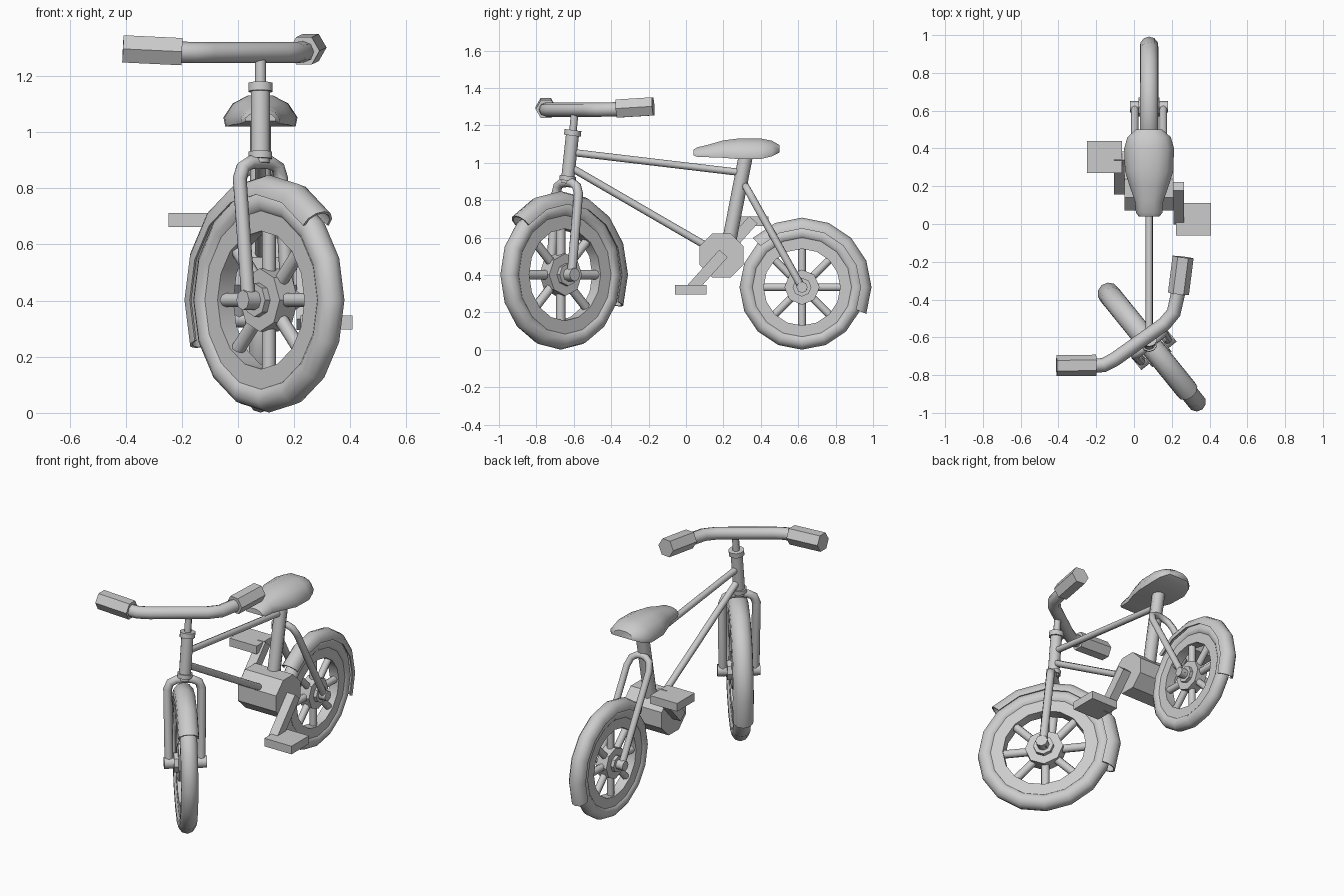
import bpy, bmesh
from math import sin, cos, pi, radians
from mathutils import Vector, Matrix

if "Cube" in bpy.data.objects:
    bpy.data.objects.remove(bpy.data.objects["Cube"])

CX = 0.08                      # centre plane of the bicycle
STEER = radians(39)            # front assembly is turned


def loft(name, rings, closed=False, smooth=40, mat=None):
    """Skin closed cross-section rings; cap the ends unless closed."""
    bm = bmesh.new()
    vs = [[bm.verts.new(p) for p in ring] for ring in rings]
    n, m = len(vs), len(vs[0])
    for i in range(n if closed else n - 1):
        a, b = vs[i], vs[(i + 1) % n]
        for j in range(m):
            k = (j + 1) % m
            bm.faces.new((a[j], a[k], b[k], b[j]))
    if not closed:
        bm.faces.new(vs[0])
        bm.faces.new(vs[-1])
    bmesh.ops.recalc_face_normals(bm, faces=bm.faces)
    me = bpy.data.meshes.new(name)
    bm.to_mesh(me)
    bm.free()
    ob = bpy.data.objects.new(name, me)
    bpy.context.collection.objects.link(ob)
    if mat:
        ob.matrix_world = mat
    bpy.ops.object.select_all(action='DESELECT')
    bpy.context.view_layer.objects.active = ob
    ob.select_set(True)
    if smooth:
        bpy.ops.object.shade_smooth_by_angle(angle=radians(smooth))
    return ob


def tube(name, pts, r, sides=8, smooth=50, mat=None, ref=(0, 0, 1)):
    """Round tube along a path."""
    pts = [Vector(p) for p in pts]
    rings = []
    for i, p in enumerate(pts):
        d0 = (p - pts[max(i - 1, 0)]).normalized()
        d1 = (pts[min(i + 1, len(pts) - 1)] - p).normalized()
        t = (d0 + d1).normalized()
        u = t.cross(Vector(ref)).normalized()
        v = u.cross(t)
        rings.append([p + r * (cos(2 * pi * k / sides) * u + sin(2 * pi * k / sides) * v)
                      for k in range(sides)])
    return loft(name, rings, smooth=smooth, mat=mat)


def revolve(name, profile, mat, a0=0, steps=16, total=16):
    """Turn a closed (x, radius) profile about the x axis."""
    rings = []
    for i in range(steps if steps == total else steps + 1):
        a = a0 + 2 * pi * i / total
        rings.append([(x, r * cos(a), r * sin(a)) for x, r in profile])
    return loft(name, rings, closed=steps == total, mat=mat)


def box(name, size, mat):
    x, y, z = (s / 2 for s in size)
    sq = [(-x, -y), (x, -y), (x, y), (-x, y)]
    return loft(name, [[(a, b, h) for a, b in sq] for h in (-z, z)], smooth=0, mat=mat)


def arc(r, cr, a0, a1, n):
    """Points of an arc in (x, radius) space, centred at radius cr."""
    return [(r * sin(a0 + (a1 - a0) * i / n), cr + r * cos(a0 + (a1 - a0) * i / n))
            for i in range(n + 1)]


def wheel(label, mat):
    # tyre, rim, hub, axle
    revolve(label + "_tyre", arc(0.042, 0.292, 0, 2 * pi, 10)[:-1], mat)
    revolve(label + "_rim", [(-0.03, 0.205), (0.03, 0.205), (0.03, 0.265), (-0.03, 0.265)], mat)
    tube(label + "_hub", [(-0.035, 0, 0), (0.035, 0, 0)], 0.094, smooth=30, mat=mat)
    tube(label + "_hub_step", [(-0.055, 0, 0), (0.055, 0, 0)], 0.05, smooth=30, mat=mat)
    tube(label + "_axle", [(-0.1, 0, 0), (0.1, 0, 0)], 0.03, mat=mat)
    # eight spokes
    for k in range(8):
        a = k * pi / 4
        d = Vector((0, cos(a), sin(a)))
        tube(label + "_spoke", [d * 0.06, d * 0.225], 0.021, mat=mat, ref=(1, 0, 0))
    # mudguard: thin arched shell over the top and back
    shell = arc(0.05, 0.322, -1.75, 1.75, 6) + arc(0.042, 0.322, 1.75, -1.75, 6)
    revolve(label + "_mudguard", shell, mat, a0=-pi / 8, steps=7)


def fork(name, half_path, r, mat):
    """Inverted U: half path from the axle up to the crown, then mirrored."""
    left = [(-x, y, z) for x, y, z in half_path]
    tube(name, half_path + left[-2::-1], r, mat=mat, ref=(0, 1, 0))


# wheels
rear = Matrix.Translation((CX, 0.62, 0.335))
front = Matrix.Translation((0.11, -0.67, 0.402)) @ Matrix.Rotation(STEER, 4, 'Z') @ Matrix.Scale(1.2, 4)
wheel("rear", rear)
wheel("front", front)

# forks
steer = Matrix.Translation((CX, -0.635, 0)) @ Matrix.Rotation(STEER, 4, 'Z')
fork("front_fork", [(0.09, -0.046, 0.375), (0.095, 0, 0.835), (0.08, 0, 0.875),
                    (0.045, 0, 0.892), (0, 0, 0.895)], 0.025, steer)
fork("rear_fork", [(0.075, 0.63, 0.315), (0.075, 0.355, 0.81), (0.06, 0.33, 0.855),
                   (0.03, 0.32, 0.872), (0, 0.318, 0.876)], 0.02, Matrix.Translation((CX, 0, 0)))


# frame tubes, each given as (y, z) ends
def frame(name, a, b, r, sides=8):
    tube(name, [(CX, *a), (CX, *b)], r, sides, ref=(1, 0, 0))


frame("head_tube", (-0.635, 0.89), (-0.606, 1.16), 0.035, 10)
frame("lower_collar", (-0.634, 0.905), (-0.631, 0.93), 0.044, 10)
frame("upper_collar", (-0.608, 1.145), (-0.604, 1.175), 0.045, 10)
frame("stem", (-0.606, 1.15), (-0.594, 1.28), 0.02)
frame("top_tube", (-0.605, 1.055), (0.305, 0.947), 0.019)
frame("down_tube", (-0.615, 0.975), (0.17, 0.52), 0.02)
frame("seat_tube", (0.215, 0.5), (0.32, 1.04), 0.038)

# handlebar and hexagonal grips
tube("handlebar", [(-0.22, -0.75, 1.285), (-0.16, -0.747, 1.284), (-0.10, -0.715, 1.284),
                   (0.16, -0.53, 1.284), (0.21, -0.47, 1.284), (0.237, -0.35, 1.287)], 0.038)
tube("left_grip", [(-0.41, -0.75, 1.297), (-0.2, -0.748, 1.287)], 0.056, 6, 0)
tube("right_grip", [(0.26, -0.175, 1.302), (0.235, -0.37, 1.29)], 0.056, 6, 0)

# crank drum
HUB = Vector((CX, 0.19, 0.505))
drum = Matrix.Translation(HUB) @ Matrix.Rotation(pi / 8, 4, 'X')
tube("crank_drum", [(-0.13, 0, 0), (0.13, 0, 0)], 0.128, 8, 0, mat=drum)

# crank arms and pedals, second side turned half way round
for side, turn in (("right", 0), ("left", pi)):
    s = 1 if turn == 0 else -1
    c = Matrix.Translation(HUB) @ Matrix.Scale(s, 4, (1, 0, 0)) @ Matrix.Rotation(turn, 4, 'X')
    arm = c @ Matrix.Translation((0.157, -0.08, -0.09)) @ Matrix.Rotation(radians(-42), 4, 'X')
    box(side + "_crank_arm", (0.056, 0.06, 0.27), arm)
    box(side + "_pedal", (0.185, 0.17, 0.05), c @ Matrix.Translation((0.235, -0.165, -0.183)))

# saddle: (y, half width, bottom, top)
stations = [(0.04, 0.055, 1.04, 1.07), (0.06, 0.07, 1.032, 1.083), (0.12, 0.075, 1.03, 1.097),
            (0.2, 0.103, 1.027, 1.12), (0.28, 0.128, 1.02, 1.13), (0.4, 0.132, 1.02, 1.13),
            (0.46, 0.115, 1.035, 1.118), (0.5, 0.07, 1.055, 1.095)]
section = [(-0.95, 0), (-1, 0.3), (-0.75, 0.75), (-0.35, 1), (0.35, 1), (0.75, 0.75), (1, 0.3), (0.95, 0)]
loft("saddle", [[(CX + w * x, y, b + (t - b) * h) for x, h in section] for y, w, b, t in stations], smooth=50)
